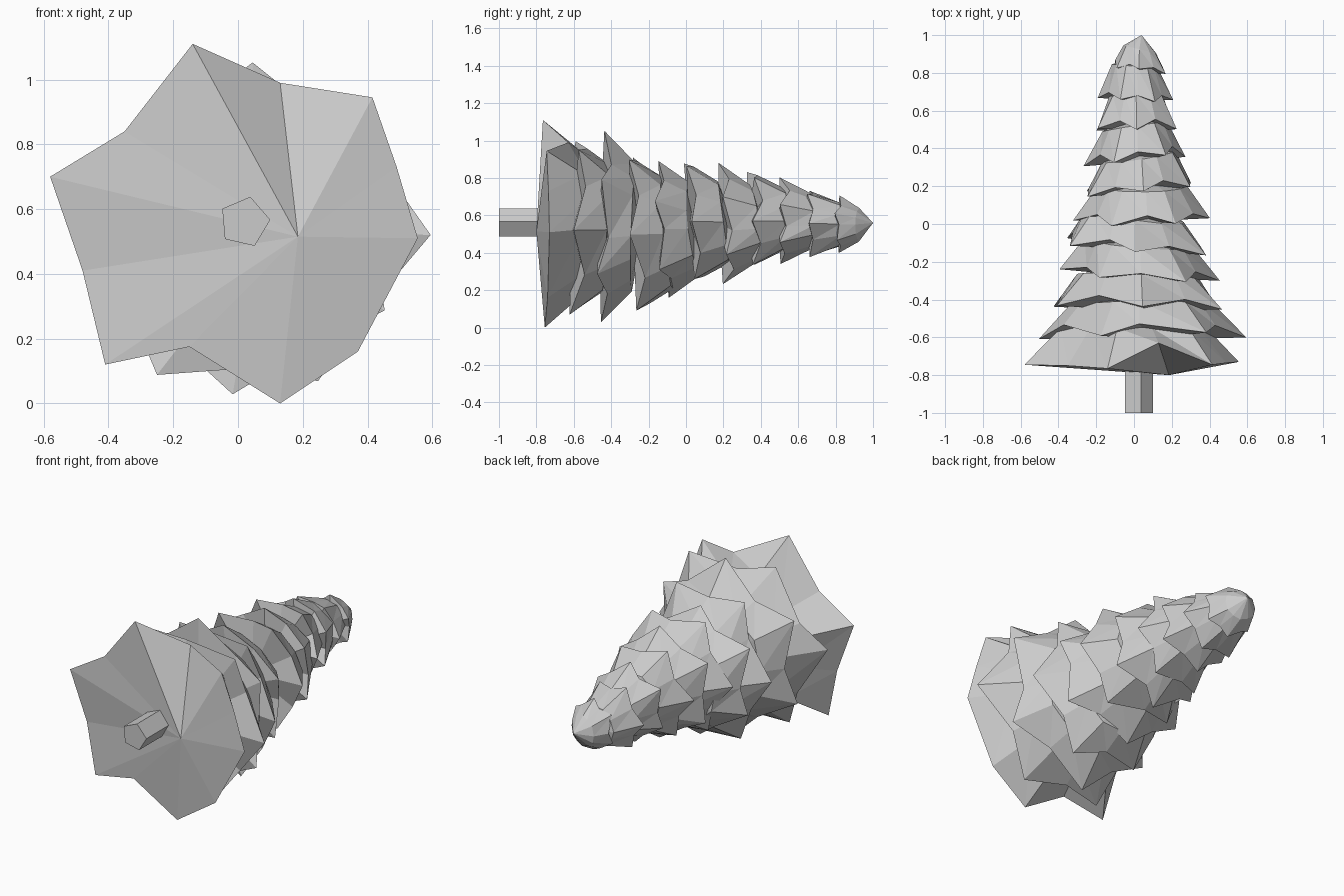
import bpy, bmesh, random
from math import cos, sin, radians

if "Cube" in bpy.data.objects:
    bpy.data.objects.remove(bpy.data.objects["Cube"])

random.seed(4)
CX, CZ = 0.02, 0.56          # tree axis runs along y


def polar(r, deg, y, cx=CX, cz=CZ):
    return (cx + r * cos(radians(deg)), y, cz + r * sin(radians(deg)))


def build(name, rings, start, end):
    """Loft rings of equal size and close both ends with fans."""
    bm = bmesh.new()
    loops = [[bm.verts.new(p) for p in ring] for ring in rings]
    n = len(loops[0])
    for a, b in zip(loops, loops[1:]):
        for i in range(n):
            j = (i + 1) % n
            bm.faces.new((a[i], a[j], b[j]))
            bm.faces.new((a[i], b[j], b[i]))
    for loop, centre in ((loops[0], start), (loops[-1], end)):
        c = bm.verts.new(centre)
        for i in range(n):
            bm.faces.new((loop[i], loop[(i + 1) % n], c))
    bmesh.ops.recalc_face_normals(bm, faces=bm.faces)
    mesh = bpy.data.meshes.new(name)
    bm.to_mesh(mesh)
    bm.free()
    bpy.context.collection.objects.link(bpy.data.objects.new(name, mesh))


# Trunk: five-sided prism
build("trunk", [[polar(0.08, 5 + 72 * i, y) for i in range(5)] for y in (-1.0, -0.6)],
      (CX, -1.0, CZ), (CX, -0.6, CZ))

# Branch tiers: six drooping points with notches between, each tier tilted a little
# x left, x right, z bottom, z top, then the rim height y at those four sides
tiers = [(-0.12, 0.18, 0.40, 0.70, 0.84, 0.80, 0.81, 0.81),
         (-0.19, 0.20, 0.365, 0.74, 0.67, 0.65, 0.66, 0.66),
         (-0.22, 0.24, 0.34, 0.79, 0.50, 0.51, 0.50, 0.51),
         (-0.26, 0.27, 0.30, 0.85, 0.32, 0.37, 0.33, 0.34),
         (-0.28, 0.33, 0.245, 0.87, 0.15, 0.21, 0.21, 0.17),
         (-0.31, 0.40, 0.22, 0.905, 0.02, 0.02, 0.06, 0.0),
         (-0.39, 0.40, 0.17, 0.89, -0.09, -0.17, -0.09, -0.15),
         (-0.39, 0.44, 0.055, 0.96, -0.23, -0.28, -0.26, -0.32),
         (-0.46, 0.51, 0.045, 1.025, -0.42, -0.45, -0.485, -0.46),
         (-0.50, 0.575, 0.03, 1.03, -0.58, -0.57, -0.65, -0.61)]
for t, (x0, x1, z0, z1, yl, yr, yb, yt) in enumerate(tiers):
    phase = -3 if t % 2 else 27
    cx, cz = (x0 + x1) / 2, (z0 + z1) / 2
    rx, rz = (x1 - x0) / 2, (z1 - z0) / 2
    ym = (yl + yr + yb + yt) / 4
    h, s = (0.11, 0.6) if t == 0 else (0.175, 0.62 + 0.01 * t)
    rim, upper = [], []
    for i in range(12):
        notch = i % 2
        a = radians(phase + 30 * i + random.uniform(-5, 5))
        c, d = cos(a), sin(a)
        k = (0.85 if notch else 1.03) * random.uniform(0.97, 1.03)
        y = ym + (yr - yl) / 2 * c + (yt - yb) / 2 * d
        lift = 0.015 + 0.08 * rx if notch else 0
        rim.append((cx + rx * k * c, y + lift + random.uniform(-0.01, 0.01), cz + rz * k * d))
        u = s * (0.96 if notch else 1)
        upper.append((cx + rx * u * c, y + h, cz + rz * u * d))
    tip = (0.04, 1.0, CZ) if t == 0 else (cx, ym + 0.23, cz)
    build(f"branch_tier_{t + 1}", [rim, upper], (cx + 0.1 * rx, ym - 0.01, cz), tip)

# Lowest tier: irregular skirt with a sagging underside
skirt = [(0.555, -0.73, 0.51), (0.49, -0.735, 0.73), (0.415, -0.745, 0.945),
         (0.13, -0.63, 0.99), (-0.14, -0.765, 1.11), (-0.35, -0.75, 0.84),
         (-0.58, -0.745, 0.70), (-0.48, -0.73, 0.41), (-0.41, -0.75, 0.12),
         (-0.15, -0.765, 0.175), (0.13, -0.755, 0.0), (0.37, -0.74, 0.16)]
upper = [(CX + 0.68 * (x - CX), -0.55, CZ + 0.68 * (z - CZ)) for x, y, z in skirt]
build("branch_tier_11", [skirt, upper], (0.185, -0.80, 0.515), (CX, -0.49, CZ))
